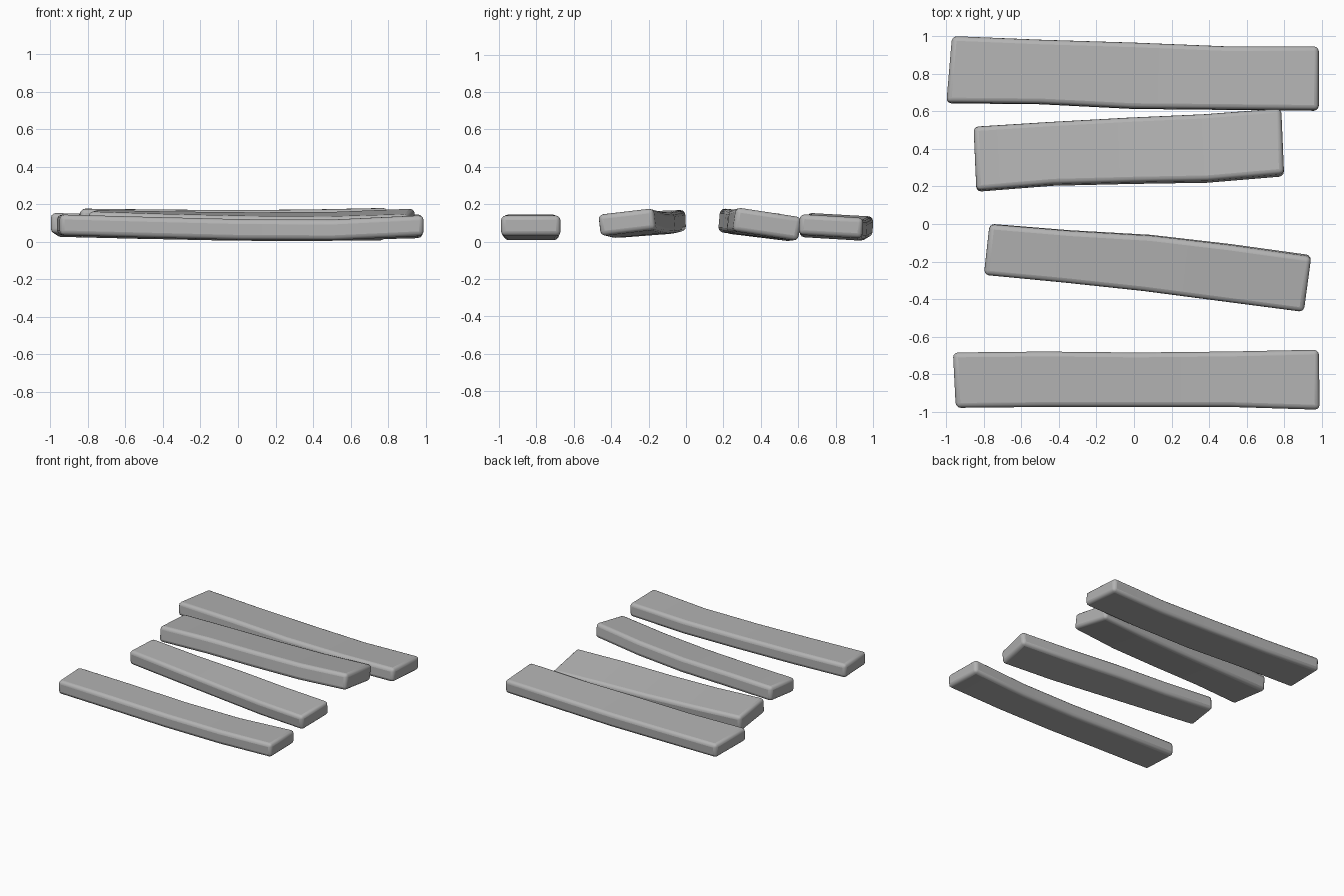
import bpy
import bmesh
from mathutils import Vector

cube = bpy.data.objects.get("Cube")
if cube:
    bpy.data.objects.remove(cube, do_unlink=True)

# Single weathered grey colour
grey = bpy.data.materials.new("plank grey")
grey.use_nodes = True
colour = (0.45, 0.45, 0.45, 1)
grey.diffuse_color = colour
grey.node_tree.nodes["Principled BSDF"].inputs["Base Color"].default_value = colour


def lerp(pair, t):
    return pair[0] + (pair[1] - pair[0]) * t


def make_plank(name, back_x, front_x, back_y, front_y, height, rise, thickness):
    """Loft a warped rectangular section along x, then round its edges.

    rise is how much higher the back edge sits than the front, at each end.
    """
    bm = bmesh.new()
    rings = []
    last = len(back_y) - 1
    for i in range(last + 1):
        t = i / last
        tilt = lerp(rise, t) / 2
        back = Vector((lerp(back_x, t), back_y[i], height[i] + tilt))
        front = Vector((lerp(front_x, t), front_y[i], height[i] - tilt))
        # Thickness direction is square to the tilted section
        across = (back - front).normalized()
        up = Vector((1, 0, 0)).cross(across).normalized() * thickness / 2
        corners = (front - up, back - up, back + up, front + up)
        rings.append([bm.verts.new(c) for c in corners])
    for a, b in zip(rings, rings[1:]):
        for k in range(4):
            n = (k + 1) % 4
            bm.faces.new((a[k], a[n], b[n], b[k]))
    bm.faces.new(rings[0][::-1])
    bm.faces.new(rings[-1])
    bmesh.ops.recalc_face_normals(bm, faces=bm.faces)

    mesh = bpy.data.meshes.new(name)
    bm.to_mesh(mesh)
    bm.free()
    mesh.materials.append(grey)
    plank = bpy.data.objects.new(name, mesh)
    bpy.context.collection.objects.link(plank)

    # Worn, rounded edges
    bevel = plank.modifiers.new("worn edges", "BEVEL")
    bevel.width = 0.026
    bevel.segments = 3
    bevel.limit_method = "ANGLE"
    bevel.angle_limit = 0.7

    bpy.ops.object.select_all(action="DESELECT")
    plank.select_set(True)
    bpy.context.view_layer.objects.active = plank
    bpy.ops.object.shade_smooth_by_angle(angle=0.6)
    return plank


make_plank(
    "front_plank",
    back_x=(-0.965, 0.985), front_x=(-0.95, 0.99),
    back_y=(-0.685, -0.68, -0.685, -0.68, -0.67),
    front_y=(-0.98, -0.975, -0.975, -0.975, -0.99),
    height=(0.09, 0.077, 0.065, 0.063, 0.086),
    rise=(0, 0), thickness=0.11)

make_plank(
    "front_middle_plank",
    back_x=(-0.77, 0.945), front_x=(-0.8, 0.905),
    back_y=(0, -0.035, -0.06, -0.11, -0.17),
    front_y=(-0.27, -0.31, -0.355, -0.41, -0.465),
    height=(0.108, 0.097, 0.09, 0.09, 0.105),
    rise=(0.01, 0.035), thickness=0.115)

make_plank(
    "back_middle_plank",
    back_x=(-0.855, 0.785), front_x=(-0.84, 0.8),
    back_y=(0.515, 0.54, 0.562, 0.58, 0.61),
    front_y=(0.175, 0.208, 0.218, 0.225, 0.26),
    height=(0.1, 0.093, 0.087, 0.088, 0.094),
    rise=(-0.03, -0.054), thickness=0.128)

make_plank(
    "back_plank",
    back_x=(-0.97, 0.985), front_x=(-1, 0.985),
    back_y=(1, 0.98, 0.965, 0.945, 0.945),
    front_y=(0.645, 0.64, 0.615, 0.61, 0.605),
    height=(0.09, 0.078, 0.07, 0.07, 0.083),
    rise=(-0.02, -0.02), thickness=0.11)
